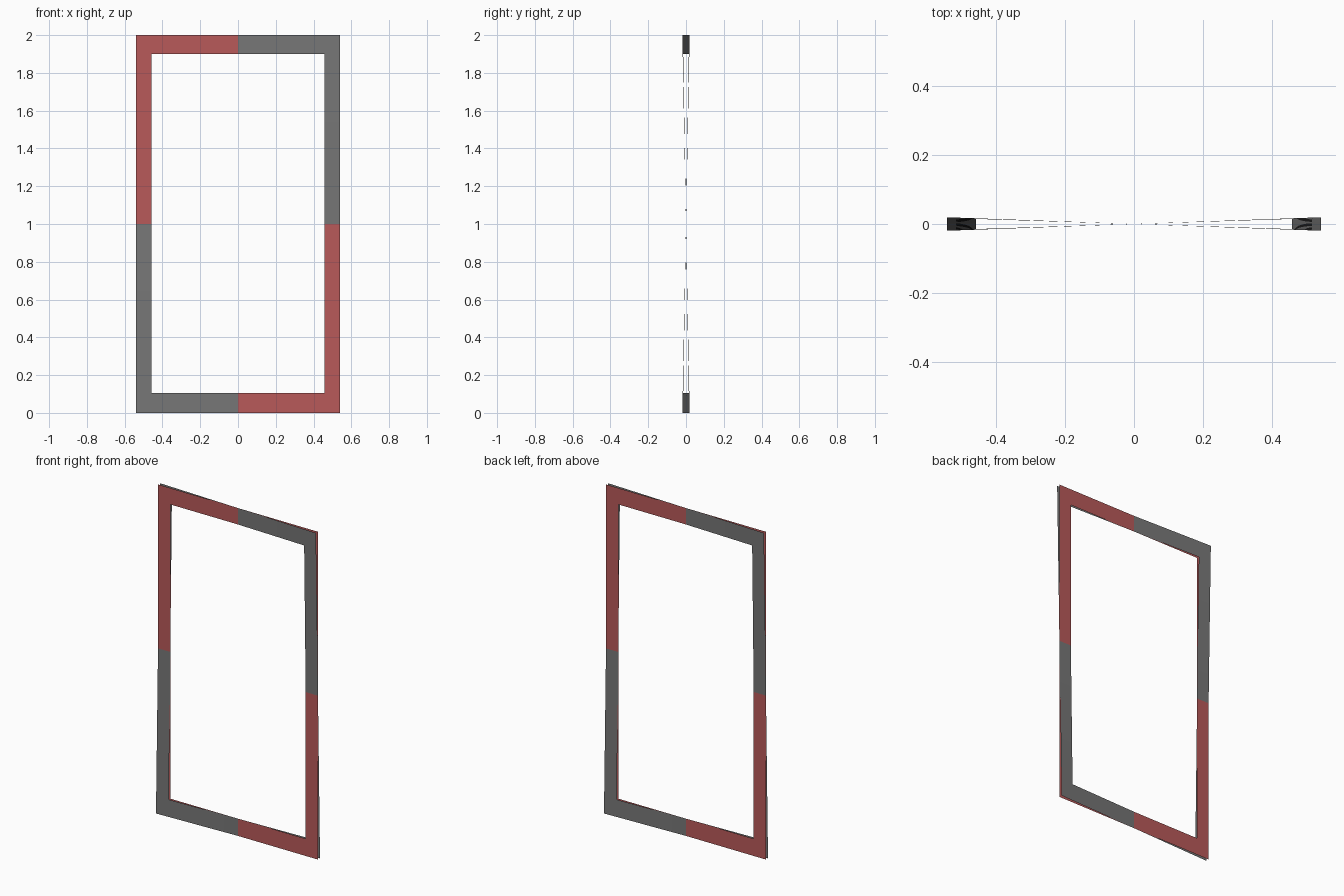
import bpy, bmesh

if "Cube" in bpy.data.objects:
    bpy.data.objects.remove(bpy.data.objects["Cube"])

X_OUT, X_IN = 0.54, 0.457      # outer and opening half widths
Z_LOW, Z_HIGH = 0.105, 1.9     # opening bottom and top


def steps(outer0, inner0, inner1, outer1, n=20):
    inner = [inner0 + (inner1 - inner0) * i / n for i in range(n + 1)]
    return [outer0] + inner + [outer1]


def frame(name, twist, color):
    """Thin rectangular frame whose depth is twist * x * (z - 1)."""
    xs = steps(-X_OUT, -X_IN, X_IN, X_OUT)
    zs = steps(0, Z_LOW, Z_HIGH, 2)
    bm = bmesh.new()
    grid = [[bm.verts.new((x, twist * x * (z - 1), z)) for z in zs] for x in xs]
    nx, nz = len(xs) - 1, len(zs) - 1
    for i in range(nx):
        for j in range(nz):
            if i in (0, nx - 1) or j in (0, nz - 1):  # leave the opening empty
                bm.faces.new((grid[i][j], grid[i + 1][j],
                              grid[i + 1][j + 1], grid[i][j + 1]))
    loose = [v for v in bm.verts if not v.link_faces]
    bmesh.ops.delete(bm, geom=loose, context='VERTS')
    mesh = bpy.data.meshes.new(name)
    bm.to_mesh(mesh)
    bm.free()
    mat = bpy.data.materials.new(name + "_color")
    mat.diffuse_color = color
    mat.use_nodes = True
    mat.node_tree.nodes["Principled BSDF"].inputs["Base Color"].default_value = mat.diffuse_color
    mesh.materials.append(mat)
    bpy.context.collection.objects.link(bpy.data.objects.new(name, mesh))


# Flat red frame, crossed along its centre lines by a twisted dark grey frame
frame("flat_red_frame", 0.0, (0.48, 0.1, 0.1, 1))
frame("twisted_grey_frame", -0.036, (0.185, 0.185, 0.185, 1))
